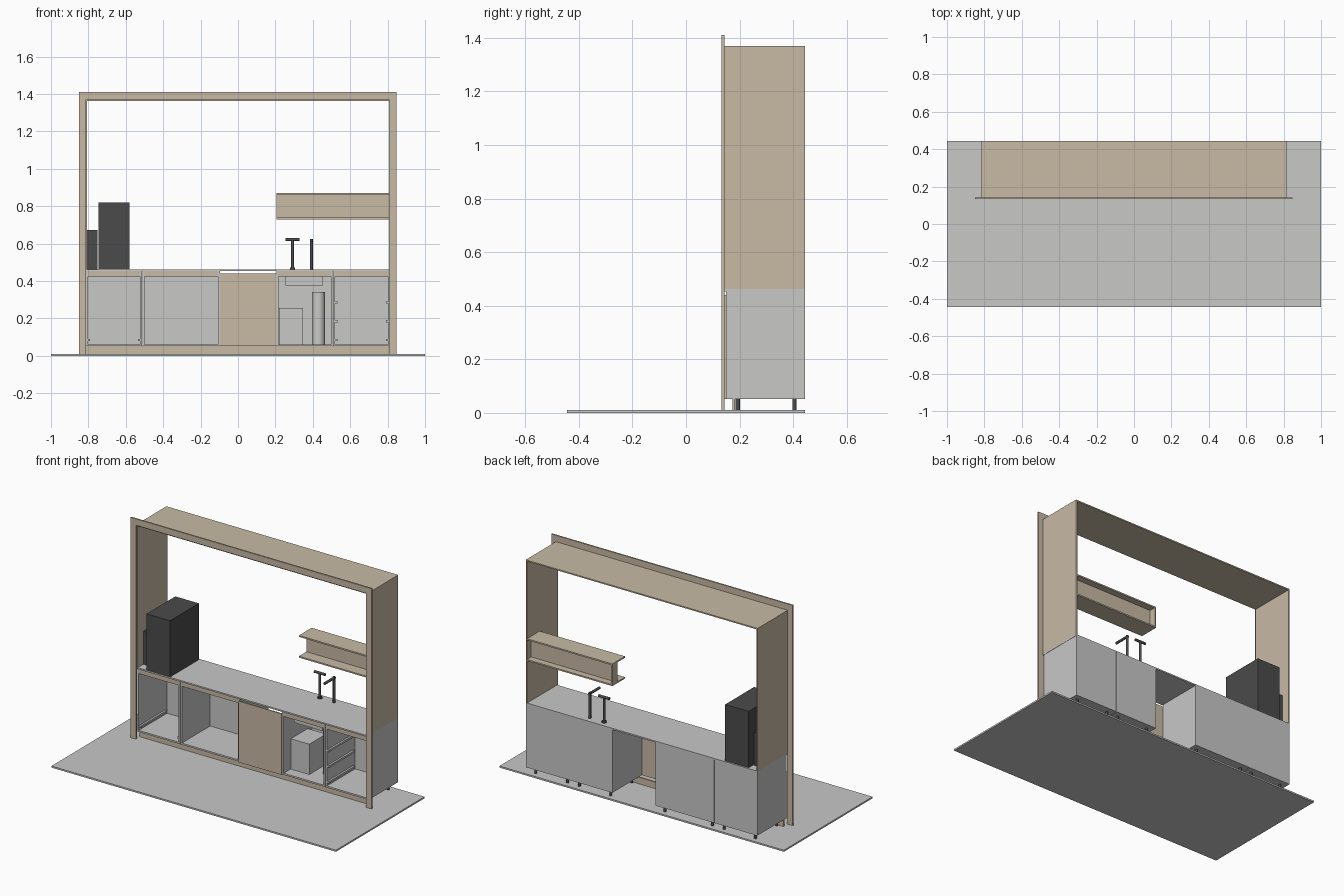
import bpy, bmesh, math
from mathutils import Matrix

if "Cube" in bpy.data.objects:
    bpy.data.objects.remove(bpy.data.objects["Cube"])


def mat(name, rgb):
    m = bpy.data.materials.new(name)
    m.diffuse_color = (*rgb, 1)
    m.use_nodes = True
    m.node_tree.nodes["Principled BSDF"].inputs["Base Color"].default_value = m.diffuse_color
    return m


WOOD = mat("light_wood", (0.58, 0.495, 0.375))
GREY = mat("light_grey", (0.58, 0.58, 0.575))
DARK = mat("charcoal", (0.07, 0.07, 0.072))


def make(name, bm, m):
    me = bpy.data.meshes.new(name)
    bm.to_mesh(me)
    bm.free()
    me.materials.append(m)
    ob = bpy.data.objects.new(name, me)
    bpy.context.collection.objects.link(ob)
    return ob


def boxes(name, m, *spans):
    """One object from boxes given as (x0, x1, y0, y1, z0, z1)."""
    bm = bmesh.new()
    for x0, x1, y0, y1, z0, z1 in spans:
        mx = Matrix.Translation(((x0 + x1) / 2, (y0 + y1) / 2, (z0 + z1) / 2))
        mx = mx @ Matrix.Diagonal((x1 - x0, y1 - y0, z1 - z0, 1))
        bmesh.ops.create_cube(bm, size=1, matrix=mx)
    return make(name, bm, m)


def rods(name, m, *specs):
    """Cylinders given as (centre, radius, length, axis)."""
    bm = bmesh.new()
    for c, r, length, axis in specs:
        rot = {"x": Matrix.Rotation(math.pi / 2, 4, "Y"),
               "y": Matrix.Rotation(math.pi / 2, 4, "X"),
               "z": Matrix.Identity(4)}[axis]
        bmesh.ops.create_cone(bm, cap_ends=True, segments=24, radius1=r, radius2=r,
                              depth=length, matrix=Matrix.Translation(c) @ rot)
    for f in bm.faces:
        f.smooth = len(f.verts) == 4
    for e in bm.edges:
        e.smooth = all(len(f.verts) == 4 for f in e.link_faces)
    return make(name, bm, m)


T = 0.01             # board thickness
Y0, Y1 = 0.15, 0.445  # cabinet depth
Z0, Z1 = 0.052, 0.453  # cabinet height

boxes("floor", GREY, (-1, 1, -0.445, 0.445, 0, T))

# Flat face frame in front, deep surround behind it
boxes("face_frame", WOOD,
      (-0.85, -0.812, 0.133, 0.143, T, 1.37),
      (0.808, 0.847, 0.133, 0.143, T, 1.37),
      (-0.85, 0.847, 0.133, 0.143, 1.37, 1.41))
boxes("surround", WOOD,
      (-0.815, -0.806, 0.143, Y1, 0.462, 1.362),
      (0.806, 0.815, 0.143, Y1, 0.462, 1.362),
      (-0.815, 0.815, 0.143, Y1, 1.362, 1.37))

boxes("countertop", GREY, (-0.815, 0.815, 0.143, Y1, Z1, 0.462))
boxes("plinth", WOOD, (-0.813, 0.813, 0.174, 0.183, T, Z0))
boxes("appliance_door", WOOD, (-0.095, 0.205, 0.142, 0.15, 0.052, 0.44))


# Open-fronted cabinets with top rail and feet
def cabinet(name, a, b):
    boxes(name + "_carcass", GREY,
          (a, a + T, Y0, Y1, Z0, Z1),
          (b - T, b, Y0, Y1, Z0, Z1),
          (a + T, b - T, Y0, Y1, Z0, Z0 + T),
          (a + T, b - T, Y1 - T, Y1, Z0 + T, Z1))
    boxes(name + "_rail", WOOD, (a + T, b - T, Y0, Y0 + T, 0.423, Z1))
    rods(name + "_feet", DARK,
         *[((x, y, (T + Z0) / 2), 0.008, Z0 - T, "z")
           for x in (a + 0.04, b - 0.04) for y in (0.193, 0.405)])


def runners(name, a, b, heights):
    boxes(name, GREY, *[(x, x + 0.012, Y0 + 0.005, Y1 - 0.03, z - 0.006, z + 0.006)
                        for z in heights for x in (a + T, b - T - 0.012)])


for name, a, b in (("left_cabinet", -0.813, -0.513), ("wide_cabinet", -0.51, -0.096),
                   ("sink_cabinet", 0.206, 0.506), ("drawer_cabinet", 0.509, 0.813)):
    cabinet(name, a, b)
runners("left_runners", -0.813, -0.513, (0.085,))
runners("drawer_runners", 0.509, 0.813, (0.085, 0.185, 0.285))

# Things inside the sink cabinet
boxes("water_unit", GREY, (0.218, 0.347, 0.22, 0.39, 0.062, 0.255))
rods("filter_cylinder", GREY, ((0.43, 0.3, 0.202), 0.035, 0.28, "z"))
boxes("sink_bowl", GREY, (0.255, 0.455, 0.2, 0.4, 0.375, Z1))

# Machines on the counter
boxes("tall_machine", DARK, (-0.745, -0.58, 0.145, 0.435, 0.462, 0.82))
boxes("small_machine", DARK, (-0.806, -0.75, 0.2, 0.39, 0.462, 0.673))

# Taps
rods("dispenser_tap", DARK,
     ((0.292, 0.405, 0.467), 0.014, 0.01, "z"),
     ((0.292, 0.405, 0.54), 0.008, 0.156, "z"),
     ((0.292, 0.405, 0.622), 0.008, 0.076, "x"))
rods("sink_tap", DARK,
     ((0.392, 0.405, 0.544), 0.008, 0.164, "z"),
     ((0.392, 0.36, 0.618), 0.008, 0.105, "y"))

# Wall shelf: two boards, back plate and end cheek
boxes("shelf", WOOD,
      (0.206, 0.806, 0.318, Y1, 0.862, 0.871),
      (0.206, 0.806, 0.318, Y1, 0.73, 0.739),
      (0.206, 0.806, 0.393, 0.403, 0.739, 0.862),
      (0.206, 0.215, 0.403, Y1, 0.739, 0.862))
